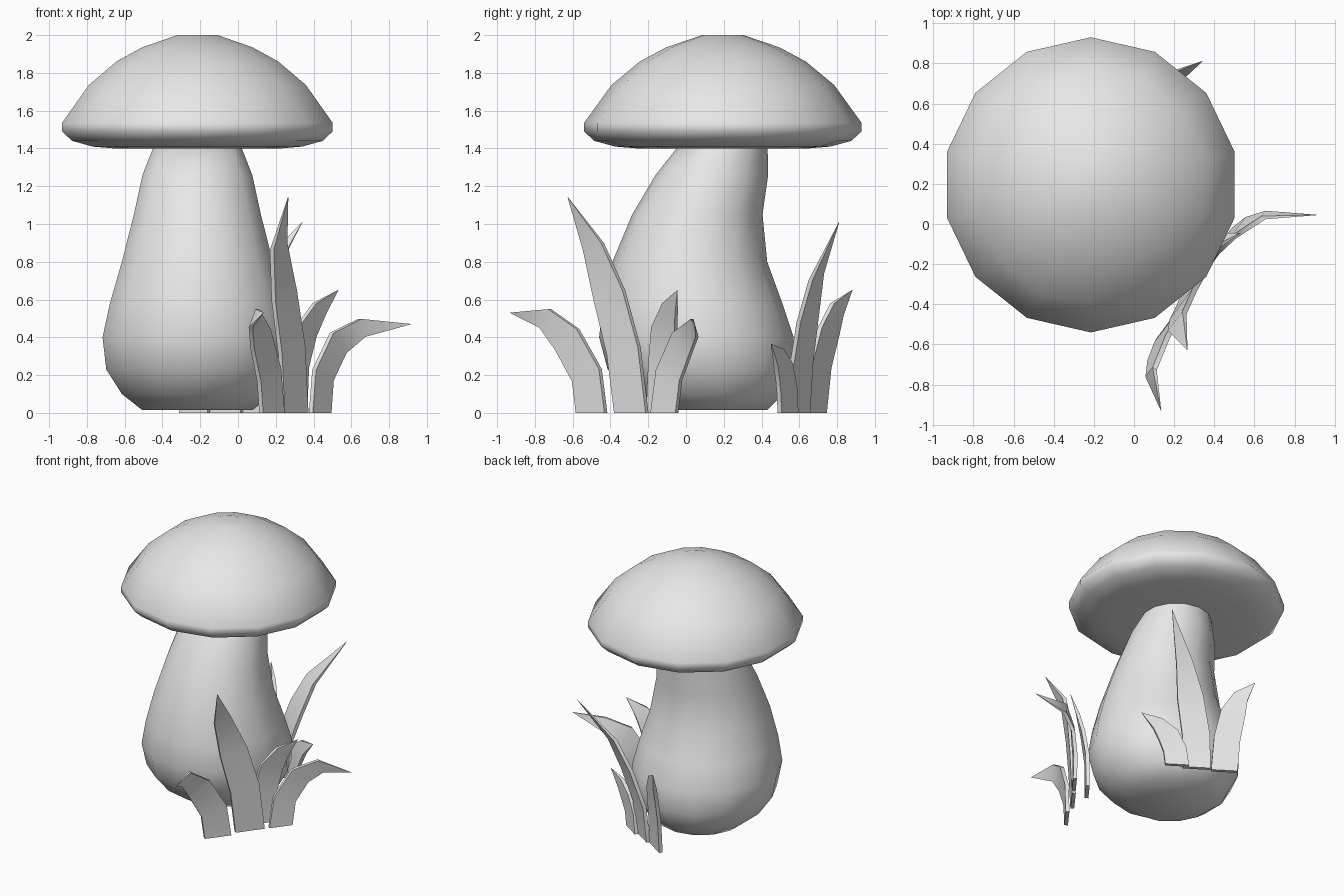
import bpy
import bmesh
import math
from mathutils import Vector

cube = bpy.data.objects.get("Cube")
if cube:
    bpy.data.objects.remove(cube, do_unlink=True)

GREY = (0.8, 0.8, 0.8, 1.0)
grey = bpy.data.materials.new("plain_grey")
grey.use_nodes = True
grey.diffuse_color = GREY
grey.node_tree.nodes["Principled BSDF"].inputs["Base Color"].default_value = GREY


def finish(name, bm, angle):
    """Turn a bmesh into a smooth-shaded object."""
    bmesh.ops.recalc_face_normals(bm, faces=bm.faces)
    mesh = bpy.data.meshes.new(name)
    bm.to_mesh(mesh)
    bm.free()
    mesh.materials.append(grey)
    obj = bpy.data.objects.new(name, mesh)
    bpy.context.collection.objects.link(obj)
    bpy.ops.object.select_all(action="DESELECT")
    obj.select_set(True)
    bpy.context.view_layer.objects.active = obj
    bpy.ops.object.shade_smooth_by_angle(angle=math.radians(angle))
    return obj


def loft(name, rings, angle):
    """Skin a stack of equal point rings and close both ends."""
    bm = bmesh.new()
    loops = [[bm.verts.new(p) for p in ring] for ring in rings]
    count = len(loops[0])
    for low, high in zip(loops, loops[1:]):
        for i in range(count):
            j = (i + 1) % count
            bm.faces.new((low[i], low[j], high[j], high[i]))
    bm.faces.new(loops[0][::-1])
    bm.faces.new(loops[-1])
    bmesh.ops.remove_doubles(bm, verts=bm.verts, dist=0.0005)
    return finish(name, bm, angle)


SIDES = 14
AXIS_X = -0.215


def ring(radius, y, z):
    turns = [math.pi / 2 + math.tau * i / SIDES for i in range(SIDES)]
    return [(AXIS_X + radius * math.cos(t), y + radius * math.sin(t), z) for t in turns]


# Cap: radius and height from the flat underside up to the crown
cap_profile = [(0.2, 1.40), (0.45, 1.40), (0.57, 1.41), (0.68, 1.44), (0.735, 1.49),
               (0.735, 1.535), (0.59, 1.735), (0.44, 1.86), (0.30, 1.935), (0.11, 2.0)]
loft("mushroom_cap", [ring(r, 0.195, z) for r, z in cap_profile], 50)

# Stem: radius, sideways centre and height, bulbous below and leaning back on top
stem_profile = [(0.30, 0.13, 0.015), (0.41, 0.105, 0.10), (0.495, 0.08, 0.23),
                (0.515, 0.055, 0.40), (0.475, 0.035, 0.58), (0.41, 0.02, 0.80),
                (0.345, 0.06, 1.05), (0.298, 0.137, 1.26), (0.237, 0.195, 1.41)]
loft("mushroom_stem", [ring(*step) for step in stem_profile], 60)


# Grass: thin tapering blades that bend along a centre line
BLADE_WIDTHS = (0.19, 0.19, 0.18, 0.115, 0.002)
THICKNESS = 0.026


def blade(name, heading, scale, path):
    points = [Vector(p) for p in path]
    flat = Vector((heading[0], heading[1], 0)).normalized()
    normal = flat.cross(Vector((0, 0, 1)))
    rings = []
    for i, (point, width) in enumerate(zip(points, BLADE_WIDTHS)):
        ahead = points[min(i + 1, len(points) - 1)] - points[max(i - 1, 0)]
        across = flat if i == 0 else normal.cross(ahead).normalized()
        if i and across.dot(rings_across) < 0:
            across = -across
        rings_across = across
        side = across * width * scale / 2
        depth = normal * min(THICKNESS, width) / 2
        rings.append([point - side - depth, point + side - depth,
                      point + side + depth, point - side + depth])
    loft(name, rings, 40)


FRONT_ROW = (0.6, 0.8)
BACK_ROW = (0.83, -0.55)

blade("front_curled_blade", FRONT_ROW, 1.0,
      [(0.18, -0.5, 0), (0.165, -0.525, 0.2), (0.12, -0.63, 0.39),
       (0.085, -0.745, 0.5), (0.135, -0.93, 0.53)])
blade("front_tall_blade", FRONT_ROW, 1.1,
      [(0.3, -0.29, 0), (0.285, -0.33, 0.33), (0.245, -0.405, 0.62),
       (0.215, -0.49, 0.88), (0.265, -0.625, 1.14)])
blade("side_curled_blade", FRONT_ROW, 0.87,
      [(0.435, -0.115, 0), (0.45, -0.09, 0.2), (0.53, -0.02, 0.37),
       (0.655, 0.045, 0.45), (0.915, 0.045, 0.47)])
blade("side_inner_blade", FRONT_ROW, 0.9,
      [(0.305, -0.135, 0), (0.315, -0.125, 0.25), (0.36, -0.115, 0.43),
       (0.43, -0.085, 0.55), (0.53, -0.045, 0.65)])
blade("back_tall_blade", BACK_ROW, 1.0,
      [(-0.06, 0.595, 0), (-0.04, 0.61, 0.25), (0.04, 0.645, 0.5),
       (0.13, 0.69, 0.72), (0.34, 0.81, 1.01)])
blade("back_outer_blade", BACK_ROW, 0.95,
      [(-0.23, 0.685, 0), (-0.235, 0.71, 0.25), (-0.25, 0.755, 0.43),
       (-0.28, 0.8, 0.55), (-0.34, 0.88, 0.65)])
blade("back_short_blade", BACK_ROW, 0.85,
      [(0.07, 0.54, 0), (0.085, 0.535, 0.12), (0.13, 0.52, 0.22),
       (0.2, 0.49, 0.3), (0.31, 0.45, 0.365)])
